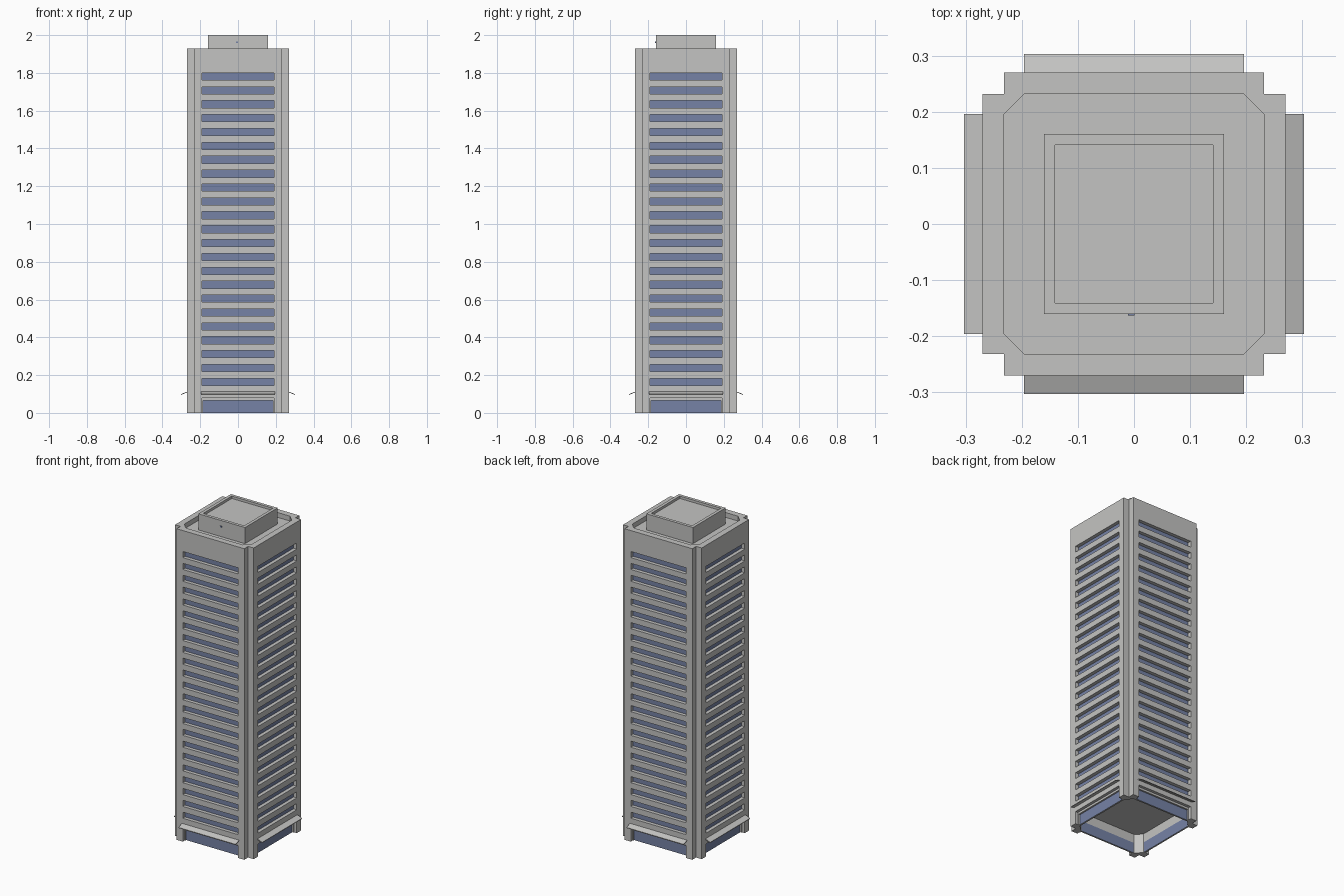
import bpy, bmesh, math
from mathutils import Matrix

cube = bpy.data.objects.get("Cube")
if cube:
    bpy.data.objects.remove(cube, do_unlink=True)


def material(name, rgb):
    m = bpy.data.materials.new(name)
    m.use_nodes = True
    m.diffuse_color = (*rgb, 1)
    m.node_tree.nodes["Principled BSDF"].inputs["Base Color"].default_value = (*rgb, 1)
    return m


CONCRETE = material("grey concrete", (0.55, 0.55, 0.54))
GLASS = material("blue glass", (0.18, 0.225, 0.38))

OUT, INNER = 0.27, 0.232      # outer and inner wall faces
BAY, CHAMFER = 0.19, 0.195    # half width of window bay, start of corner chamfer
TOP, ROOF = 1.93, 1.90
ROWS, PITCH, SILL, WIN_H = 23, 0.0735, 0.145, 0.038
SHOP_TOP = 0.065


def add_object(name, bm, mats=(CONCRETE,), turn=0):
    bmesh.ops.recalc_face_normals(bm, faces=bm.faces)
    mesh = bpy.data.meshes.new(name)
    bm.transform(Matrix.Rotation(turn, 4, "Z"))
    bm.to_mesh(mesh)
    bm.free()
    for m in mats:
        mesh.materials.append(m)
    obj = bpy.data.objects.new(name, mesh)
    bpy.context.collection.objects.link(obj)
    return obj


def extrude(points, offset):
    """Solid made by sweeping a closed 3D outline along an offset."""
    bm = bmesh.new()
    face = bm.faces.new([bm.verts.new(p) for p in points])
    res = bmesh.ops.extrude_face_region(bm, geom=[face], use_keep_orig=True)
    verts = [g for g in res["geom"] if isinstance(g, bmesh.types.BMVert)]
    bmesh.ops.translate(bm, verts=verts, vec=offset)
    return bm


def slab(name, outline, z0, z1):
    return add_object(name, extrude([(x, y, z0) for x, y in outline], (0, 0, z1 - z0)))


def facade_profile():
    """Stepped wall section as (depth, height), ground to parapet and back."""
    shop, frame, pane = 0.242, 0.252, 0.248
    pts = [(shop, 0), (shop, SHOP_TOP), (frame, SHOP_TOP), (frame, 0.078), (OUT, 0.078)]
    for i in range(ROWS):
        z = SILL + i * PITCH
        pts += [(OUT, z), (pane, z), (pane, z + WIN_H), (OUT, z + WIN_H)]
    return pts + [(OUT, TOP), (INNER, TOP), (INNER, SHOP_TOP), (INNER, 0)]


# Four sides: window wall, corner pier and entrance canopy
pier = [(BAY, OUT), (INNER, OUT), (INNER, INNER), (OUT, INNER), (OUT, BAY),
        (INNER, BAY), (INNER, CHAMFER), (CHAMFER, INNER), (BAY, INNER)]
for i, side in enumerate(("front", "left", "back", "right")):
    turn = i * math.pi / 2

    wall = extrude([(-BAY, -d, z) for d, z in facade_profile()], (2 * BAY, 0, 0))
    wall.normal_update()
    for f in wall.faces:
        c = f.calc_center_median()
        depth = -c.y
        upright = abs(f.normal.y) > 0.9
        recessed = INNER + 0.005 < depth < 0.25
        if upright and (recessed or c.z < SHOP_TOP):
            f.material_index = 1
    add_object(side + "_window_wall", wall, (CONCRETE, GLASS), turn)

    post = extrude([(x, -y, 0) for x, y in pier], (0, 0, TOP))
    add_object(side + "_corner_pier", post, turn=turn)

    for x in (-BAY, BAY - 0.004):
        jamb = extrude([(x, -0.252, 0), (x, -0.235, 0), (x, -0.235, 0.07), (x, -0.252, 0.07)],
                       (0.004, 0, 0))
        add_object(side + "_shop_jamb", jamb, turn=turn)

    canopy = extrude([(-0.196, -0.265, 0.114), (-0.196, -0.303, 0.099),
                      (-0.196, -0.303, 0.095), (-0.196, -0.265, 0.110)], (0.392, 0, 0))
    add_object(side + "_canopy", canopy, turn=turn)

# Roof deck and ground floor ceiling share the chamfered inner outline
octagon = []
for sx, sy in ((1, 1), (-1, 1), (-1, -1), (1, -1)):
    pair = [(sx * INNER, sy * CHAMFER), (sx * CHAMFER, sy * INNER)]
    octagon += pair if sx * sy > 0 else pair[::-1]
slab("roof_deck", octagon, ROOF - 0.03, ROOF)
slab("ground_floor_ceiling", octagon, 0.12, 0.14)

# Rooftop plant room with a sunken top
bm = bmesh.new()
bmesh.ops.create_cube(bm, size=1, matrix=Matrix.Translation((0, 0, (ROOF + 2) / 2))
                      @ Matrix.Diagonal((0.32, 0.32, 2 - ROOF, 1)))
bm.normal_update()
lid = max(bm.faces, key=lambda f: f.calc_center_median().z)
bmesh.ops.inset_region(bm, faces=[lid], thickness=0.027)
res = bmesh.ops.extrude_face_region(bm, geom=[lid])
bmesh.ops.delete(bm, geom=[lid], context="FACES_ONLY")
bmesh.ops.translate(bm, vec=(0, 0, -0.015),
                    verts=[g for g in res["geom"] if isinstance(g, bmesh.types.BMVert)])
add_object("plant_room", bm)

# Small window on the plant room front
bm = bmesh.new()
bmesh.ops.create_cube(bm, size=1, matrix=Matrix.Translation((-0.005, -0.161, 1.962))
                      @ Matrix.Diagonal((0.012, 0.004, 0.008, 1)))
add_object("plant_room_window", bm, (GLASS,))
